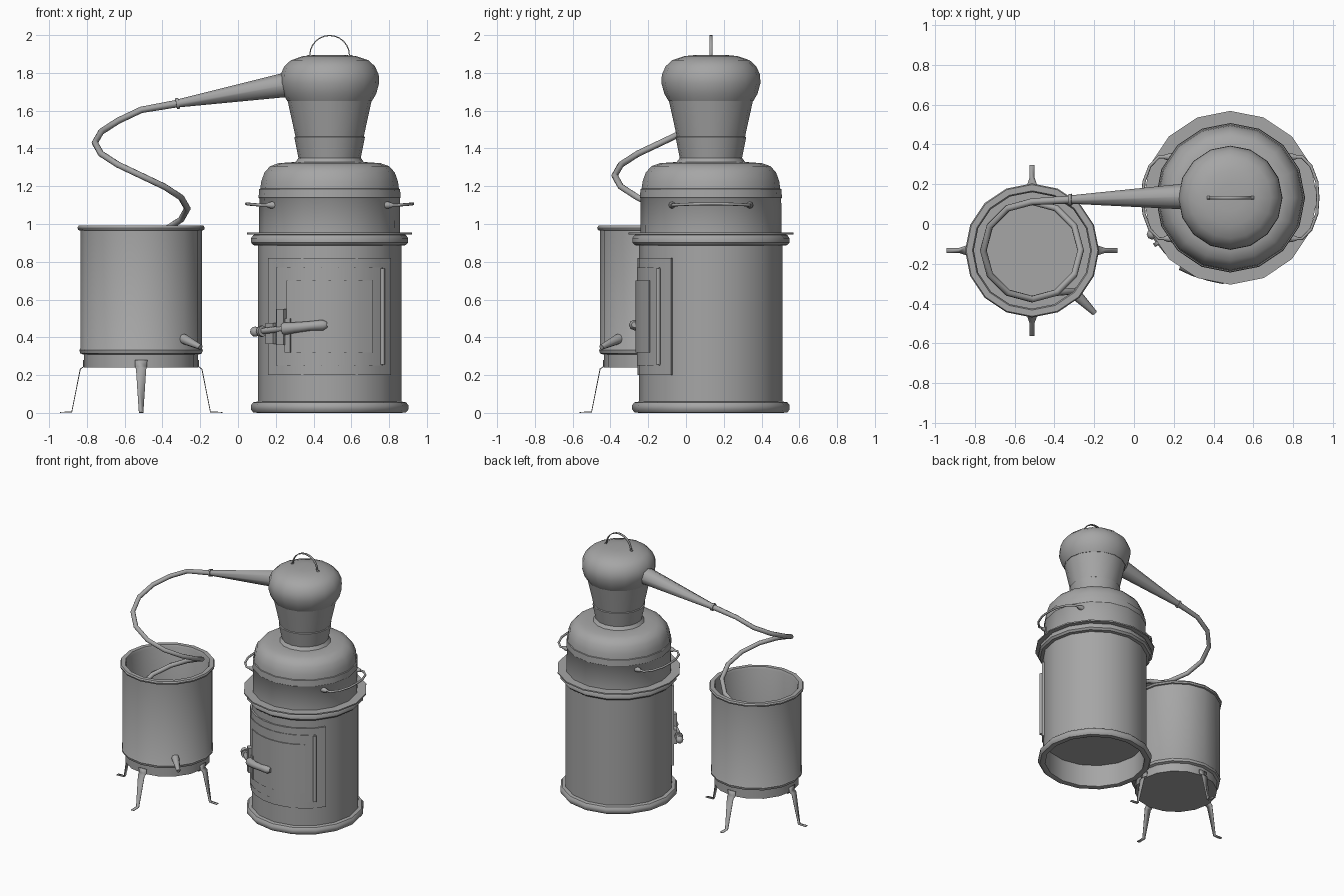
import bpy, bmesh
from math import sin, cos, radians, pi
from mathutils import Vector

if "Cube" in bpy.data.objects:
    bpy.data.objects.remove(bpy.data.objects["Cube"])

STILL = Vector((0.485, 0.132, 0))
TUB = Vector((-0.513, -0.133, 0))
SEG = 16

# Dark grey metal for every part
METAL = bpy.data.materials.new("dark_metal")
METAL.diffuse_color = (.38, .38, .38, 1)
METAL.use_nodes = True
METAL.node_tree.nodes["Principled BSDF"].inputs["Base Color"].default_value = METAL.diffuse_color


def smooth(ob, angle=40):
    bpy.ops.object.select_all(action='DESELECT')
    ob.select_set(True)
    bpy.context.view_layer.objects.active = ob
    bpy.ops.object.shade_smooth_by_angle(angle=radians(angle))


def finish(name, bm, angle=40):
    bmesh.ops.remove_doubles(bm, verts=bm.verts, dist=1e-5)
    bmesh.ops.recalc_face_normals(bm, faces=bm.faces)
    me = bpy.data.meshes.new(name)
    bm.to_mesh(me)
    bm.free()
    me.materials.append(METAL)
    ob = bpy.data.objects.new(name, me)
    bpy.context.collection.objects.link(ob)
    smooth(ob, angle)
    return ob


def lathe(name, profile, centre, closed=False):
    """Spin an (r, z) profile around a vertical axis."""
    bm = bmesh.new()
    rings = [[bm.verts.new(centre + Vector((r * cos(2 * pi * i / SEG), r * sin(2 * pi * i / SEG), z)))
              for i in range(SEG)] if r > 0 else [bm.verts.new(centre + Vector((0, 0, z)))]
             for r, z in profile]
    pairs = list(zip(rings, rings[1:])) + ([(rings[-1], rings[0])] if closed else [])
    for a, b in pairs:
        for i in range(SEG):
            j = (i + 1) % SEG
            quad = [a[i % len(a)], a[j % len(a)], b[j % len(b)], b[i % len(b)]]
            bm.faces.new(list(dict.fromkeys(quad)))
    return finish(name, bm)


def on_still(deg, r, z):
    """Point on the furnace wall; 0 degrees is the front, negative is left."""
    a = radians(deg)
    return STILL + Vector((r * sin(a), -r * cos(a), z))


def arc_panel(name, a0, a1, z0, z1, r0, r1, n):
    """Curved slab hugging the furnace wall."""
    bm = bmesh.new()
    cols = []
    for i in range(n + 1):
        a = a0 + (a1 - a0) * i / n
        cols.append([bm.verts.new(on_still(a, r, z))
                     for r, z in ((r0, z0), (r1, z0), (r1, z1), (r0, z1))])
    for a, b in zip(cols, cols[1:]):
        for k in range(4):
            bm.faces.new((a[k], a[(k + 1) % 4], b[(k + 1) % 4], b[k]))
    bm.faces.new(cols[0])
    bm.faces.new(cols[-1])
    return finish(name, bm)


def tube(name, pts, radii):
    """Round tube through points, with one radius or a radius per point."""
    if not isinstance(radii, (list, tuple)):
        radii = [radii] * len(pts)
    cu = bpy.data.curves.new(name, 'CURVE')
    cu.dimensions = '3D'
    cu.bevel_depth = 1
    cu.bevel_resolution = 2
    cu.use_fill_caps = True
    cu.materials.append(METAL)
    sp = cu.splines.new('POLY')
    sp.points.add(len(pts) - 1)
    for p, co, r in zip(sp.points, pts, radii):
        p.co = (*co, 1)
        p.radius = r
    ob = bpy.data.objects.new(name, cu)
    bpy.context.collection.objects.link(ob)
    bpy.ops.object.select_all(action='DESELECT')
    ob.select_set(True)
    bpy.context.view_layer.objects.active = ob
    bpy.ops.object.convert(target='MESH')
    smooth(bpy.context.object, 50)


def ball(name, centre, r):
    bm = bmesh.new()
    bmesh.ops.create_uvsphere(bm, u_segments=8, v_segments=6, radius=r)
    bmesh.ops.translate(bm, verts=bm.verts, vec=centre)
    finish(name, bm, 60)


def strap(name, pts, halves, thick):
    """Bent flat strip; halves are the half-width vectors along it."""
    bm = bmesh.new()
    rows = [[bm.verts.new(p - h), bm.verts.new(p + h)] for p, h in zip(pts, halves)]
    for a, b in zip(rows, rows[1:]):
        bm.faces.new((a[0], a[1], b[1], b[0]))
    mod = finish(name, bm, 30).modifiers.new("thickness", 'SOLIDIFY')
    mod.thickness = thick
    mod.offset = 0


# Furnace with rolled base and top rings, hollow underneath
lathe("furnace", [(0, .18), (.365, .18), (.365, .005), (.38, 0), (.405, .003), (.417, .018), (.417, .04),
                  (.405, .056), (.38, .06), (.38, .885), (.403, .888), (.416, .902), (.416, .925),
                  (.403, .943), (.36, .945), (0, .945)], STILL)

# Pot with flange and rounded shoulder
lathe("pot_flange", [(.35, .944), (.437, .944), (.437, .954), (.35, .954)], STILL, True)
lathe("pot", [(0, .95), (.374, .95), (.372, 1.135), (.376, 1.14), (.373, 1.185), (.367, 1.187),
              (.362, 1.225), (.345, 1.273), (.315, 1.306), (.27, 1.322), (.20, 1.327), (0, 1.327)], STILL)

# Flared neck and onion head
lathe("neck", [(0, 1.32), (.185, 1.322), (.165, 1.35), (.187, 1.46), (.181, 1.464),
               (.223, 1.655), (0, 1.655)], STILL)
lathe("head", [(0, 1.652), (.225, 1.652), (.247, 1.69), (.262, 1.745), (.26, 1.79), (.24, 1.835),
               (.205, 1.867), (.14, 1.889), (.07, 1.896), (0, 1.896)], STILL)

# Head carrying handle, a flat bent strap
arch = [STILL + Vector((.105 * cos(pi * i / 12), 0, 1.893 + .105 * sin(pi * i / 12))) for i in range(13)]
arch = [STILL + Vector((.118, 0, 1.892))] + arch + [STILL + Vector((-.118, 0, 1.892))]
strap("head_handle", arch, [Vector((0, .008, 0))] * len(arch), .006)

# Pot side handles
for s, side in ((1, "right"), (-1, "left")):
    path = [(.30, -.205, 1.1), (.36, -.205, 1.1), (.405, -.16, 1.103), (.435, -.08, 1.106), (.44, 0, 1.107)]
    path += [(x, -y, z) for x, y, z in reversed(path[:-1])]
    tube(side + "_pot_handle", [STILL + Vector((s * x, y, z)) for x, y, z in path], .008)
    for y in (-.205, .205):
        tube(side + "_handle_mount", [STILL + Vector((s * x, y, 1.1)) for x in (.28, .31, .335)],
             [.02, .018, .01])

# Furnace door: frame, leaf, raised panel, hinge rod
arc_panel("door_frame", -57, 57, .2, .82, .36, .389, 8)
arc_panel("door_leaf", -46, 46, .25, .77, .36, .394, 7)
arc_panel("door_raised_panel", -35, 35, .32, .70, .37, .400, 6)
tube("hinge_rod", [on_still(45, .396, .255), on_still(45, .396, .765)], .012)

# Door latch: lever, keeper, blocks, stem and knob
lever = [(-2, .405, .467), (-5, .408, .465), (-15, .408, .46), (-26, .410, .452), (-36, .412, .446)]
tube("latch_lever", [on_still(*p) for p in lever], [.016, .028, .025, .028, .034])
arc_panel("latch_keeper", -42, -35.5, .36, .55, .38, .422, 2)
arc_panel("latch_plate", -36, -31, .32, .50, .38, .405, 2)
arc_panel("latch_block", -56, -47, .365, .475, .37, .410, 2)
tube("latch_stem", [on_still(-36, .412, .446), on_still(-50, .418, .437), on_still(-66, .43, .43)], .016)
tube("latch_nut", [on_still(-57, .422, .433), on_still(-59.5, .423, .432)], .03)
ball("latch_knob", on_still(-65, .435, .43), .027)

# Tapered vapour arm with a joint collar
arm_a, arm_b = Vector((.32, .14, 1.748)), Vector((-.32, .123, 1.638))
axis = (arm_b - arm_a).normalized()
tube("vapour_arm", [arm_a, arm_b], [.07, .021])
tube("arm_collar", [arm_b - axis * .008, arm_b + axis * .008], .029)

# Condenser coil winding down into the tub and out to the spout
coil = [arm_b]
for a in range(90, 661, 30):
    t = radians(a)
    coil.append(TUB + Vector((.245 * cos(t), .245 * sin(t), 1.43 - .058 * (a - 180) / 30)))
k = .5 ** .5
coil.append(TUB + Vector((.29 * k, -.29 * k, .40)))
tube("condenser_coil", coil, [.02] + [.017] * (len(coil) - 1))

# Cooling tub, open at the top
lathe("cooling_tub", [(0, .24), (.302, .24), (.302, .308), (.322, .315), (.327, .333), (.322, .34),
                      (.322, .965), (.333, .968), (.337, .98), (.331, .991), (.30, .991), (.293, .975),
                      (.293, .27), (0, .27)], TUB)

# Outlet spout
tube("outlet_spout", [TUB + Vector((r * k, -r * k, z)) for r, z in ((.29, .398), (.33, .388), (.445, .348))],
     [.028, .027, .014])

# Four bent strap legs: (radius, height, half width)
bends = [(.304, .28, .033), (.304, .245, .031), (.322, .232, .027), (.367, .005, .012), (.43, .003, .012)]
for n, name in enumerate(("right", "back", "left", "front")):
    d = Vector((cos(n * pi / 2), sin(n * pi / 2), 0))
    w = Vector((-d.y, d.x, 0))
    strap(name + "_leg", [TUB + d * r + Vector((0, 0, z)) for r, z, _ in bends],
          [w * h for _, _, h in bends], .005)
